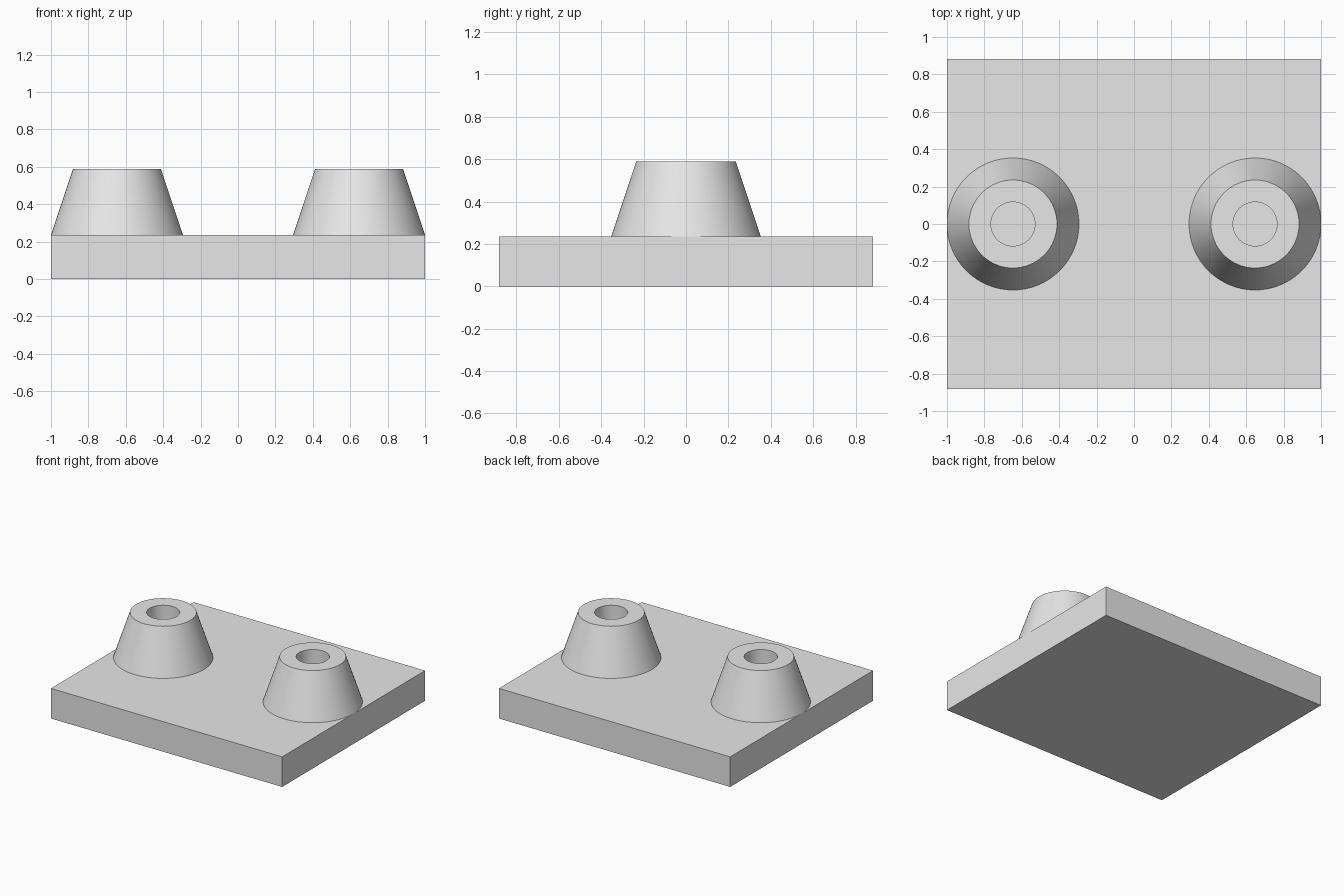
import bpy, bmesh, math

if "Cube" in bpy.data.objects:
    bpy.data.objects.remove(bpy.data.objects["Cube"], do_unlink=True)

U = 2 / 17            # design unit: the plate is 17 x 15 x 2 units
SEGMENTS = 64
PLATE_TOP = 2 * U

grey = bpy.data.materials.new("light_grey")
grey.use_nodes = True
grey.diffuse_color = (0.8, 0.8, 0.8, 1)
grey.node_tree.nodes["Principled BSDF"].inputs["Base Color"].default_value = (0.8, 0.8, 0.8, 1)


def add_object(name, bm):
    bmesh.ops.recalc_face_normals(bm, faces=bm.faces)
    mesh = bpy.data.meshes.new(name)
    bm.to_mesh(mesh)
    bm.free()
    mesh.materials.append(grey)
    obj = bpy.data.objects.new(name, mesh)
    bpy.context.collection.objects.link(obj)
    return obj


def hollow_boss(name, x):
    # Tapered wall, flat rim, straight bore and bore floor
    profile = [(3 * U, 0), (2 * U, 3 * U), (U, 3 * U), (U, 0.002)]
    bm = bmesh.new()
    rings = []
    for radius, z in profile:
        ring = bmesh.ops.create_circle(bm, segments=SEGMENTS, radius=radius)["verts"]
        for v in ring:
            v.co.z = z
        rings.append(ring)
    for a, b in zip(rings, rings[1:]):
        for i in range(SEGMENTS):
            j = (i + 1) % SEGMENTS
            bm.faces.new((a[i], a[j], b[j], b[i]))
    bm.faces.new(rings[0])
    bm.faces.new(rings[-1])
    boss = add_object(name, bm)
    boss.location = (x, 0, PLATE_TOP)
    bpy.ops.object.select_all(action="DESELECT")
    boss.select_set(True)
    bpy.context.view_layer.objects.active = boss
    bpy.ops.object.shade_smooth_by_angle(angle=math.radians(30))


# Base plate
bm = bmesh.new()
bmesh.ops.create_cube(bm, size=1)
bmesh.ops.scale(bm, vec=(17 * U, 15 * U, 2 * U), verts=bm.verts)
base = add_object("base_plate", bm)
base.location.z = U

# Pair of bored conical bosses
for name, side in (("left_boss", 1), ("right_boss", -1)):
    hollow_boss(name, side * 5.5 * U)
